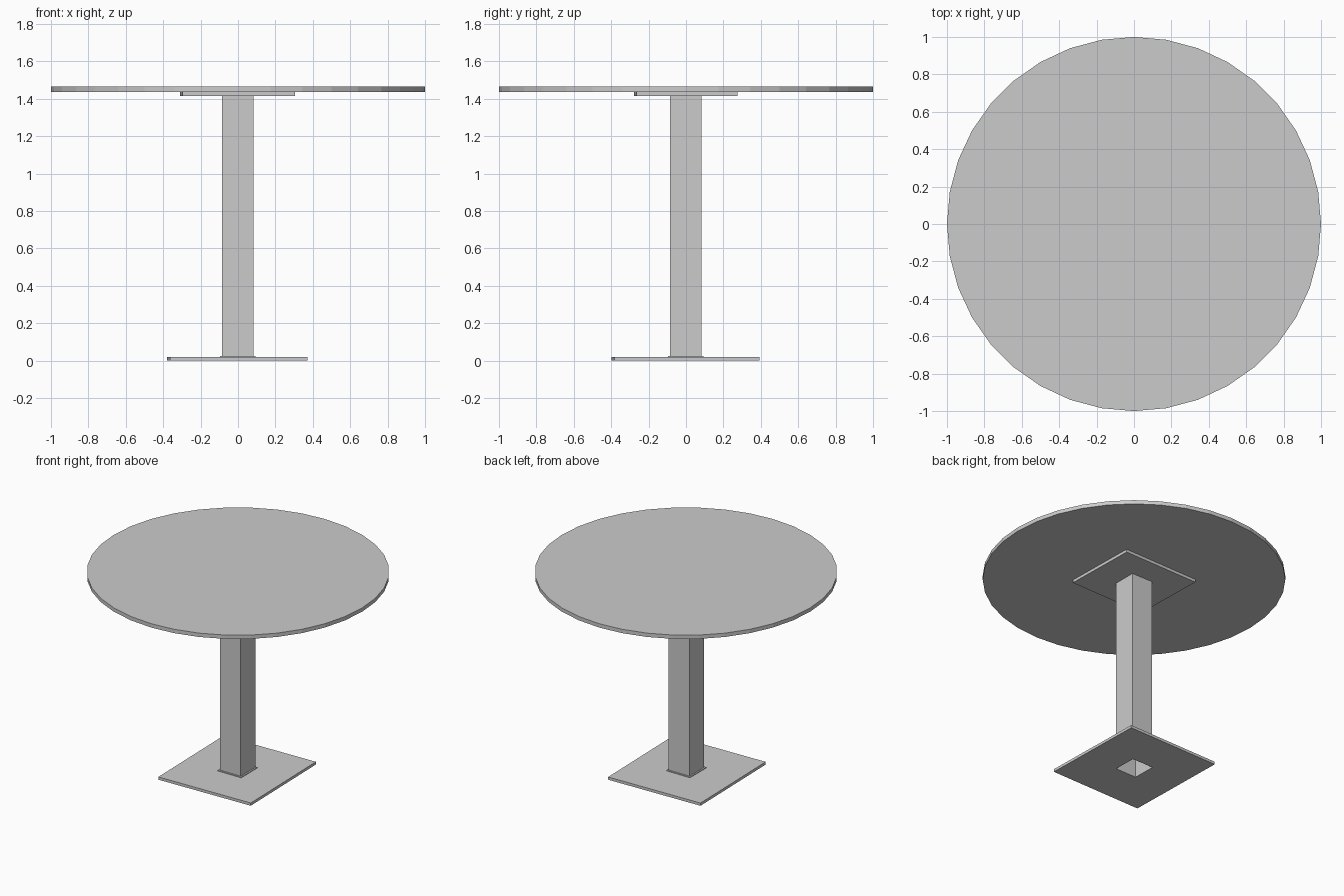
import bpy, bmesh, math

if "Cube" in bpy.data.objects:
    bpy.data.objects.remove(bpy.data.objects["Cube"])

TILT = 0.022  # slight turn of the plates about z


def finish(name, bm, loc=(0, 0, 0), rot=0.0):
    bmesh.ops.recalc_face_normals(bm, faces=bm.faces)
    mesh = bpy.data.meshes.new(name)
    bm.to_mesh(mesh)
    bm.free()
    ob = bpy.data.objects.new(name, mesh)
    ob.location = loc
    ob.rotation_euler.z = rot
    bpy.context.collection.objects.link(ob)
    return ob


def rect(bm, w, d, z):
    return [bm.verts.new((sx * w / 2, sy * d / 2, z))
            for sx, sy in ((-1, -1), (1, -1), (1, 1), (-1, 1))]


def bridge(bm, a, b):
    for i in range(4):
        j = (i + 1) % 4
        bm.faces.new((a[i], a[j], b[j], b[i]))


def frame(name, outer, hole, z0, z1, loc, rot):
    """Rectangular slab with a square hole."""
    bm = bmesh.new()
    rings = [rect(bm, *outer, z0), rect(bm, *outer, z1),
             rect(bm, hole, hole, z1), rect(bm, hole, hole, z0)]
    for i in range(4):
        bridge(bm, rings[i], rings[(i + 1) % 4])
    return finish(name, bm, loc, rot)


# round top, 36 sides
bm = bmesh.new()
bmesh.ops.create_cone(bm, cap_ends=True, segments=36, radius1=1, radius2=1, depth=0.028)
finish("table_top", bm, (0, 0, 1.45))

# mounting plate under the top
bm = bmesh.new()
low, high = rect(bm, 0.603, 0.54, 1.415), rect(bm, 0.603, 0.54, 1.436)
bridge(bm, low, high)
bm.faces.new(low)
bm.faces.new(high)
finish("mounting_plate", bm, (-0.002, -0.002, 0), TILT)

# hollow square column, open at the bottom
bm = bmesh.new()
bridge(bm, rect(bm, 0.168, 0.168, 0.0), rect(bm, 0.168, 0.168, 1.415))
finish("column", bm, (-0.002, -0.002, 0))

# base plate and the thin weld collar around the column
frame("base_plate", (0.734, 0.775), 0.17, 0.0, 0.02, (-0.005, -0.003, 0), TILT)
frame("weld_collar", (0.19, 0.19), 0.168, 0.018, 0.025, (-0.002, -0.002, 0), 0)
